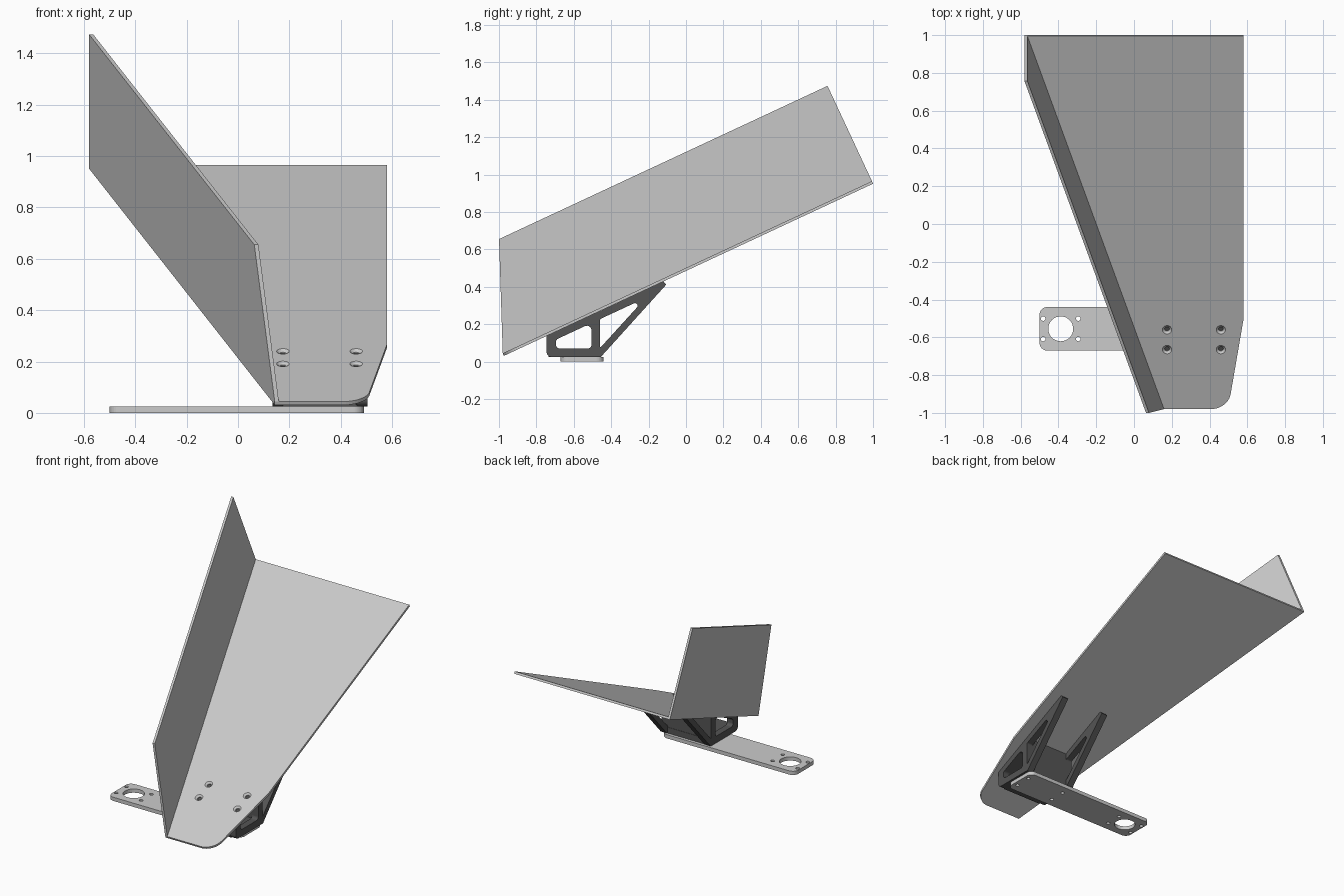
import bpy, bmesh, math
from mathutils import Vector, Matrix

if "Cube" in bpy.data.objects:
    bpy.data.objects.remove(bpy.data.objects["Cube"])

TILT = Matrix.Translation((0, 0, 0.501)) @ Matrix.Rotation(math.radians(25), 4, 'X')
C25 = math.cos(math.radians(25))
dark = bpy.data.materials.new("dark_plastic")
dark.diffuse_color = (0.09, 0.09, 0.09, 1)
dark.use_nodes = True
dark.node_tree.nodes["Principled BSDF"].inputs["Base Color"].default_value = dark.diffuse_color


def rounded(corners, seg=8):
    """Outline from (x, y, radius) corners, each one filleted."""
    out = []
    for i, (x, y, r) in enumerate(corners):
        p = Vector((x, y))
        if r == 0:
            out.append(p)
            continue
        a = (Vector(corners[i - 1][:2]) - p).normalized()
        b = (Vector(corners[(i + 1) % len(corners)][:2]) - p).normalized()
        half = a.angle(b) / 2
        c = p + (a + b).normalized() * r / math.sin(half)
        s = p + a * r / math.tan(half) - c
        e = p + b * r / math.tan(half) - c
        turn = math.atan2(s.x * e.y - s.y * e.x, s.dot(e))
        out += [c + Matrix.Rotation(turn * k / seg, 2) @ s for k in range(seg + 1)]
    return out


def prism(name, outline, place, lo, hi, mat=None):
    """Extrude an outline from lo to hi; place(u, v, w) gives the 3D point."""
    bm = bmesh.new()
    a, b = ([bm.verts.new(place(p[0], p[1], w)) for p in outline] for w in (lo, hi))
    bm.faces.new(a)
    bm.faces.new(b)
    n = len(a)
    for i in range(n):
        bm.faces.new((a[i], a[(i + 1) % n], b[(i + 1) % n], b[i]))
    bmesh.ops.recalc_face_normals(bm, faces=bm.faces)
    me = bpy.data.meshes.new(name)
    bm.to_mesh(me)
    bm.free()
    ob = bpy.data.objects.new(name, me)
    bpy.context.collection.objects.link(ob)
    if mat:
        me.materials.append(mat)
    return ob


def cone(x, y, z, r1, r2, depth, tilted=False):
    m = Matrix.Translation((x, y, z))
    bpy.ops.mesh.primitive_cone_add(vertices=32, radius1=r1, radius2=r2, depth=depth)
    ob = bpy.context.object
    ob.data.transform(TILT @ m if tilted else m)
    return ob


def cut(ob, cutters):
    bpy.context.view_layer.objects.active = ob
    for c in cutters:
        mod = ob.modifiers.new("cut", 'BOOLEAN')
        mod.operation, mod.solver, mod.object = 'DIFFERENCE', 'EXACT', c
        bpy.ops.object.modifier_apply(modifier=mod.name)
        bpy.data.objects.remove(c)


flat = lambda u, v, w: (u, v, w)
side = lambda u, v, w: (w, u, v)
sloped = lambda u, v, w: TILT @ Vector((u, v, w))
edge = lambda s: -0.58 + (1.097 - s) * 0.332      # outer line of the wall
walled = lambda s, n, w: TILT @ Vector((edge(s) + w, s, n))

# sloped floor sheet with countersunk screw holes
floor = prism("sloped_floor", rounded([
    (edge(1.097) + 0.012, 1.097, 0), (0.58, 1.097, 0), (0.58, -0.555, 0),
    (0.498, -1.081, 0.105), (edge(-1.081) + 0.012, -1.081, 0)], 12), sloped, -0.015, 0)
holes = []
for x in (0.175, 0.46):
    for y in (-0.56, -0.665):
        holes.append(cone(x, y / C25, -0.004, 0.012, 0.028, 0.014, True))
        holes.append(cone(x, y / C25, -0.01, 0.013, 0.013, 0.05, True))
cut(floor, holes)

# side wall standing square on the floor
prism("side_wall", [(1.097, -0.015), (1.097, 0.562), (-0.841, 0.562), (-1.081, 0), (-1.081, -0.015)],
      walled, 0, 0.016)

# flat mounting arm with a large end hole and screw holes
arm = prism("mounting_arm", rounded([(-0.5, -0.67, 0.04), (0.49, -0.67, 0.04),
            (0.49, -0.44, 0.04), (-0.5, -0.44, 0.04)]), flat, 0, 0.025)
spots = [(-0.388 + i * 0.093, -0.555 + j * 0.054) for i in (-1, 1) for j in (-1, 1)]
spots += [(0.3175 + i * 0.1425, -0.555 + j * 0.054) for i in (-1, 1) for j in (-1, 1)]
cut(arm, [cone(-0.388, -0.555, 0.012, 0.066, 0.066, 0.1)]
    + [cone(x, y, 0.012, 0.012, 0.012, 0.1) for x, y in spots])

# bracket ribs with two windows each
under = lambda y, t=0.0: 0.4844 + 0.4663 * y - t
profile = rounded([(-0.745, 0.025, 0.025), (-0.455, 0.025, 0.01), (-0.105, 0.412, 0),
                   (-0.122, under(-0.122), 0), (-0.745, under(-0.745), 0)])
front_window = rounded([(-0.695, 0.07, 0.02), (-0.505, 0.07, 0.02),
                        (-0.505, under(-0.505, 0.043), 0.025), (-0.695, under(-0.695, 0.043), 0.02)])
rear_window = rounded([(-0.46, 0.072, 0.003), (-0.216, 0.34, 0.014),
                       (-0.46, under(-0.46, 0.043), 0.01)])
for name, x in (("left_rib", 0.135), ("right_rib", 0.46)):
    rib = prism(name, profile, side, x, x + 0.045, dark)
    cut(rib, [prism("cutter", w, side, x - 0.1, x + 0.2) for w in (front_window, rear_window)])

# plates joining the ribs: bottom, sloped top and upright
plates = {
    "bracket_base": [(-0.735, 0.025), (-0.46, 0.025), (-0.46, 0.065), (-0.735, 0.065)],
    "bracket_top": [(-0.74, under(-0.74)), (-0.47, under(-0.47)),
                    (-0.47, under(-0.47, 0.04)), (-0.74, under(-0.74, 0.04))],
    "bracket_upright": [(-0.503, 0.03), (-0.462, 0.03), (-0.462, under(-0.462)), (-0.503, under(-0.503))],
}
for name, outline in plates.items():
    prism(name, outline, side, 0.175, 0.465, dark)
